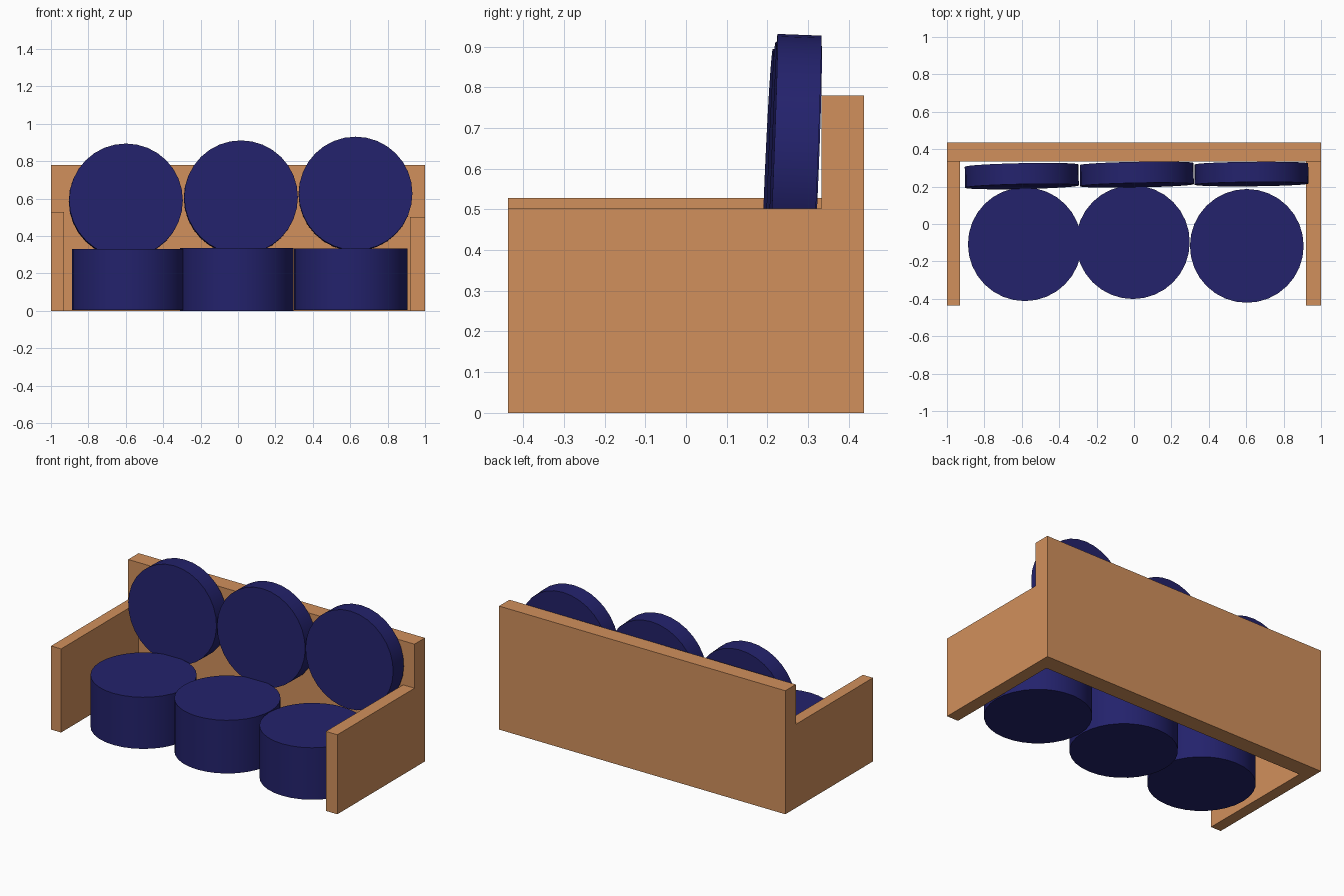
import bpy
from math import radians

if "Cube" in bpy.data.objects:
    bpy.data.objects.remove(bpy.data.objects["Cube"])


def material(name, color):
    mat = bpy.data.materials.new(name)
    mat.diffuse_color = (*color, 1)
    mat.use_nodes = True
    mat.node_tree.nodes["Principled BSDF"].inputs["Base Color"].default_value = mat.diffuse_color
    return mat


wood = material("tan_wood", (0.64, 0.28, 0.107))
fabric = material("navy_fabric", (0.017, 0.016, 0.15))


def box(name, x, y, z):
    """Box from its (min, max) extents on each axis."""
    bpy.ops.mesh.primitive_cube_add(size=1, location=[sum(a) / 2 for a in (x, y, z)])
    ob = bpy.context.object
    ob.name = name
    ob.scale = [a[1] - a[0] for a in (x, y, z)]
    bpy.ops.object.transform_apply(location=False, rotation=False, scale=True)
    ob.data.materials.append(wood)


def cushion(name, center, depth, rotation=(0, 0, 0)):
    bpy.ops.mesh.primitive_cylinder_add(
        vertices=32, radius=0.304, depth=depth, location=center,
        rotation=[radians(a) for a in rotation])
    ob = bpy.context.object
    ob.name = name
    ob.data.materials.append(fabric)
    bpy.ops.object.shade_smooth_by_angle(angle=radians(30))


# Frame: backrest and two slightly different arms
box("backrest", (-1, 1), (0.333, 0.437), (0, 0.78))
box("left_arm", (-1, -0.93), (-0.437, 0.333), (0, 0.528))
box("right_arm", (0.92, 1), (-0.437, 0.333), (0, 0.502))

# Round seat cushions: x, y, bottom, top
seats = [("left", -0.584, -0.108, 0.005, 0.331),
         ("middle", -0.006, -0.097, 0.0, 0.336),
         ("right", 0.603, -0.117, 0.005, 0.333)]
for side, x, y, low, high in seats:
    cushion(side + "_seat_cushion", (x, y, (low + high) / 2), high - low)

# Round back cushions leaning on the backrest: centre, thickness, lean, yaw
backs = [("left", (-0.600, 0.256, 0.588), 0.112, 2.5, 1.2),
         ("middle", (0.015, 0.264, 0.605), 0.113, 2.3, 1.1),
         ("right", (0.628, 0.267, 0.625), 0.108, 2.2, 0.6)]
for side, center, depth, lean, yaw in backs:
    cushion(side + "_back_cushion", center, depth, (90 - lean, 0, yaw))
